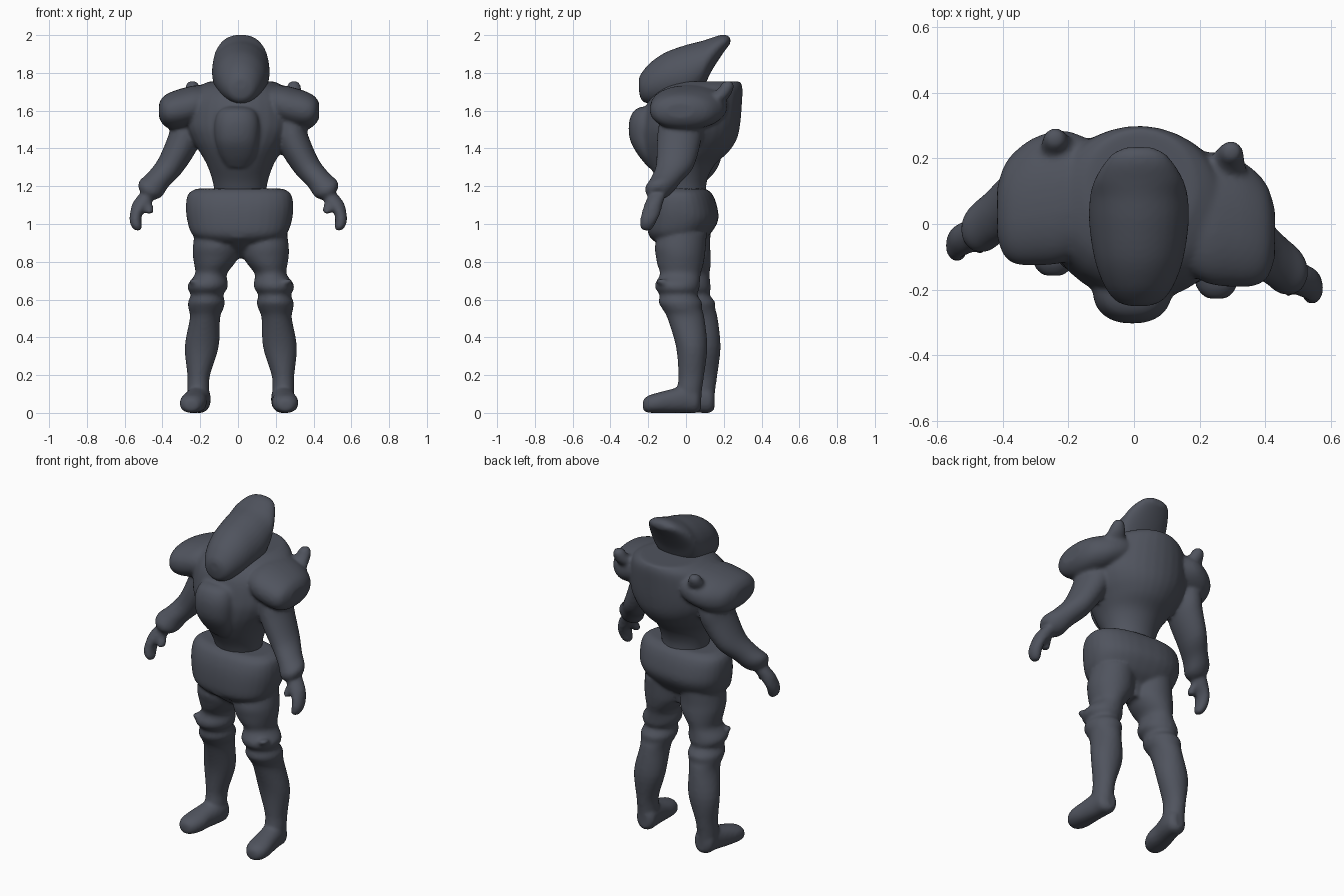
import bpy, bmesh, math
from mathutils import Vector, Matrix

slate = bpy.data.materials.new("dark slate")
slate.diffuse_color = (0.08, 0.088, 0.112, 1)

X, Y, Z = Vector((1, 0, 0)), Vector((0, 1, 0)), Vector((0, 0, 1))


def smooth_path(rows, n=4):
    """Catmull-Rom interpolation of section rows."""
    out = []
    for i in range(len(rows) - 1):
        a, b = rows[max(i - 1, 0)], rows[i]
        c, d = rows[i + 1], rows[min(i + 2, len(rows) - 1)]
        for k in range(n):
            t = k / n
            out.append([0.5 * (2 * q + (r - p) * t + (2 * p - 5 * q + 4 * r - s) * t * t
                               + (3 * q - p - 3 * r + s) * t ** 3)
                        for p, q, r, s in zip(a, b, c, d)])
    out.append(list(rows[-1]))
    return out


def loft(bm, rows, u=X, v=Y, power=2.0, side=1, shift=(0, 0), yaw=0, sides=32):
    """Skin of oval sections (x, y, z, radius_u, radius_v); side=-1 mirrors in x."""
    rings = []
    turn = Matrix.Rotation(math.radians(yaw), 3, 'Z')
    for x, y, z, ru, rv in smooth_path(rows):
        ru, rv = max(ru, 0.004), max(rv, 0.004)
        ring = []
        for k in range(sides):
            c, s = math.cos(2 * math.pi * k / sides), math.sin(2 * math.pi * k / sides)
            p = Vector((x, y, z))
            p += u * math.copysign(abs(c) ** (2 / power), c) * ru
            p += v * math.copysign(abs(s) ** (2 / power), s) * rv
            p = turn @ p
            p.x *= side
            if side < 0:
                p += Vector((shift[0], shift[1], 0))
            p.z = max(p.z, 0)
            ring.append(bm.verts.new(p))
        rings.append(ring)
    for a, b in zip(rings, rings[1:]):
        for k in range(sides):
            j = (k + 1) % sides
            bm.faces.new((a[k], a[j], b[j], b[k]))
    bm.faces.new(rings[0][::-1])
    bm.faces.new(rings[-1])


def finish(bm, name, repeat=6):
    """Fuse the overlapping lofts into one soft surface."""
    bmesh.ops.recalc_face_normals(bm, faces=bm.faces[:])
    mesh = bpy.data.meshes.new(name)
    bm.to_mesh(mesh)
    bm.free()
    mesh.materials.append(slate)
    mesh.shade_smooth()
    ob = bpy.data.objects.new(name, mesh)
    bpy.context.collection.objects.link(ob)
    fuse = ob.modifiers.new("fuse", 'REMESH')
    fuse.mode = 'VOXEL'
    fuse.voxel_size = 0.01
    fuse.use_smooth_shade = True
    soft = ob.modifiers.new("soften", 'SMOOTH')
    soft.factor = 0.5
    soft.iterations = repeat
    return ob


# Helmet: swept-back teardrop, sections along y
bm = bmesh.new()
helmet = [(-.25, 1.71, 1.77, .03), (-.235, 1.655, 1.80, .07), (-.19, 1.635, 1.853, .105),
          (-.11, 1.63, 1.908, .135), (0, 1.64, 1.948, .152), (.08, 1.70, 1.968, .15),
          (.13, 1.80, 1.984, .138), (.18, 1.88, 2.0, .11), (.215, 1.93, 2.0, .08),
          (.235, 1.955, 1.985, .04)]
loft(bm, [(.015, y, (a + b) / 2, w, (b - a) / 2) for y, a, b, w in helmet], X, Z)
finish(bm, "helmet", 4)

# Upper body: torso, chest plate, shoulder pads, arms, hands
bm = bmesh.new()
torso = [(1.12, -.11, .11, .13), (1.22, -.145, .11, .145), (1.31, -.195, .15, .175),
         (1.38, -.225, .225, .215), (1.45, -.235, .27, .26), (1.53, -.23, .288, .29),
         (1.65, -.2, .298, .28), (1.72, -.14, .30, .24), (1.755, -.06, .29, .17)]
loft(bm, [(.013, (a + b) / 2, z, w, (b - a) / 2) for z, a, b, w in torso], yaw=-3)
loft(bm, [(-.005, -.19, 1.62, .06, .05), (-.005, -.195, 1.595, .10, .085),
          (-.005, -.2, 1.53, .12, .103), (-.005, -.2, 1.44, .115, .095),
          (.0, -.18, 1.36, .095, .07), (.0, -.16, 1.30, .06, .04)], power=2.3)

ACROSS = Vector((.83, 0, .55))
for side in (1, -1):
    # shoulder pad
    loft(bm, [(.12, .03, 1.64, .15, .08), (.22, .02, 1.63, .20, .105),
              (.31, .005, 1.61, .197, .108), (.375, -.015, 1.6, .172, .095),
              (.41, -.025, 1.6, .135, .072), (.43, -.03, 1.6, .075, .04)],
         Y, Z, 2.2, side, (.012, .065))
    # horn behind the shoulder
    loft(bm, [(.27, .11, 1.63, .08, .08), (.285, .18, 1.68, .055, .055),
              (.295, .212, 1.72, .04, .04), (.296, .22, 1.745, .03, .03),
              (.296, .222, 1.757, .015, .015)], side=side, shift=(.055, .04))
    # arm with cuff
    arm = dict(side=side, shift=(.003, .13))
    loft(bm, [(.25, -.03, 1.60, .10, .08), (.275, -.03, 1.50, .118, .09),
              (.302, -.04, 1.42, .115, .085), (.365, -.06, 1.305, .10, .072),
              (.425, -.105, 1.235, .084, .066), (.467, -.14, 1.185, .078, .073),
              (.488, -.15, 1.155, .055, .05)], Y, ACROSS, **arm)
    # hand and thumb
    loft(bm, [(.485, -.15, 1.16, .04, .045), (.512, -.17, 1.11, .05, .048),
              (.540, -.185, 1.06, .034, .05), (.546, -.198, 1.02, .032, .045),
              (.539, -.207, .985, .028, .036), (.533, -.207, .965, .015, .02)], **arm)
    loft(bm, [(.495, -.165, 1.125, .03, .035), (.475, -.19, 1.085, .026, .028),
              (.472, -.2, 1.055, .02, .022)], **arm)
finish(bm, "upper_body", 8)

# Lower body: hip armour, legs, knee pads, boots
bm = bmesh.new()
hips = [(.905, -.16, .08, .19), (.945, -.195, .125, .25), (1.02, -.2, .168, .278),
        (1.10, -.19, .16, .285), (1.16, -.165, .135, .272), (1.187, -.13, .10, .23)]
loft(bm, [(.01, (a + b) / 2, z, w, (b - a) / 2) for z, a, b, w in hips], power=2.4, yaw=-6)
loft(bm, [(.015, -.0, .82, .035, .05), (.015, -.03, .87, .08, .09),
          (.015, -.06, .93, .15, .135)])
for side in (1, -1):
    leg = dict(side=side, shift=(.03, .07))
    # leg with stacked knee pads; the left thigh leans forward to the hips
    rows = [(.14, -.02, .95, .12, .13), (.144, -.03, .88, .125, .135),
            (.147, -.03, .83, .122, .13), (.157, -.03, .785, .105, .122),
            (.173, -.03, .735, .084, .108),
            (.188, -.045, .685, .105, .118), (.192, -.045, .655, .104, .115),
            (.194, -.04, .625, .086, .10), (.197, -.03, .585, .098, .115),
            (.2, -.02, .55, .092, .105), (.205, .0, .50, .08, .098),
            (.222, .03, .35, .09, .083), (.238, .028, .20, .06, .068),
            (.24, .02, .13, .058, .066), (.24, .02, .06, .055, .06)]
    if side < 0:
        rows = [(x, y - .05 * min(max((z - .6) / .3, 0), 1), z, a, b)
                for x, y, z, a, b in rows]
    loft(bm, rows, **leg)
    # knee spur
    loft(bm, [(.215, -.07, .65, .05, .05), (.25, -.115, .685, .036, .038),
              (.264, -.13, .708, .024, .024)], **leg)
    # boot
    out = 0 if side > 0 else .012
    loft(bm, [(.23, .08, .065, .03, .045), (.235, .055, .07, .058, .07),
              (.238, 0, .073, .062, .073), (.245 + out, -.08, .062, .065, .063),
              (.25 + out * 1.5, -.15, .053, .07, .054), (.252 + out * 2, -.2, .046, .058, .045),
              (.252 + out * 2, -.228, .04, .03, .028)], X, Z, 2.2, **leg)
finish(bm, "hips_and_legs")
